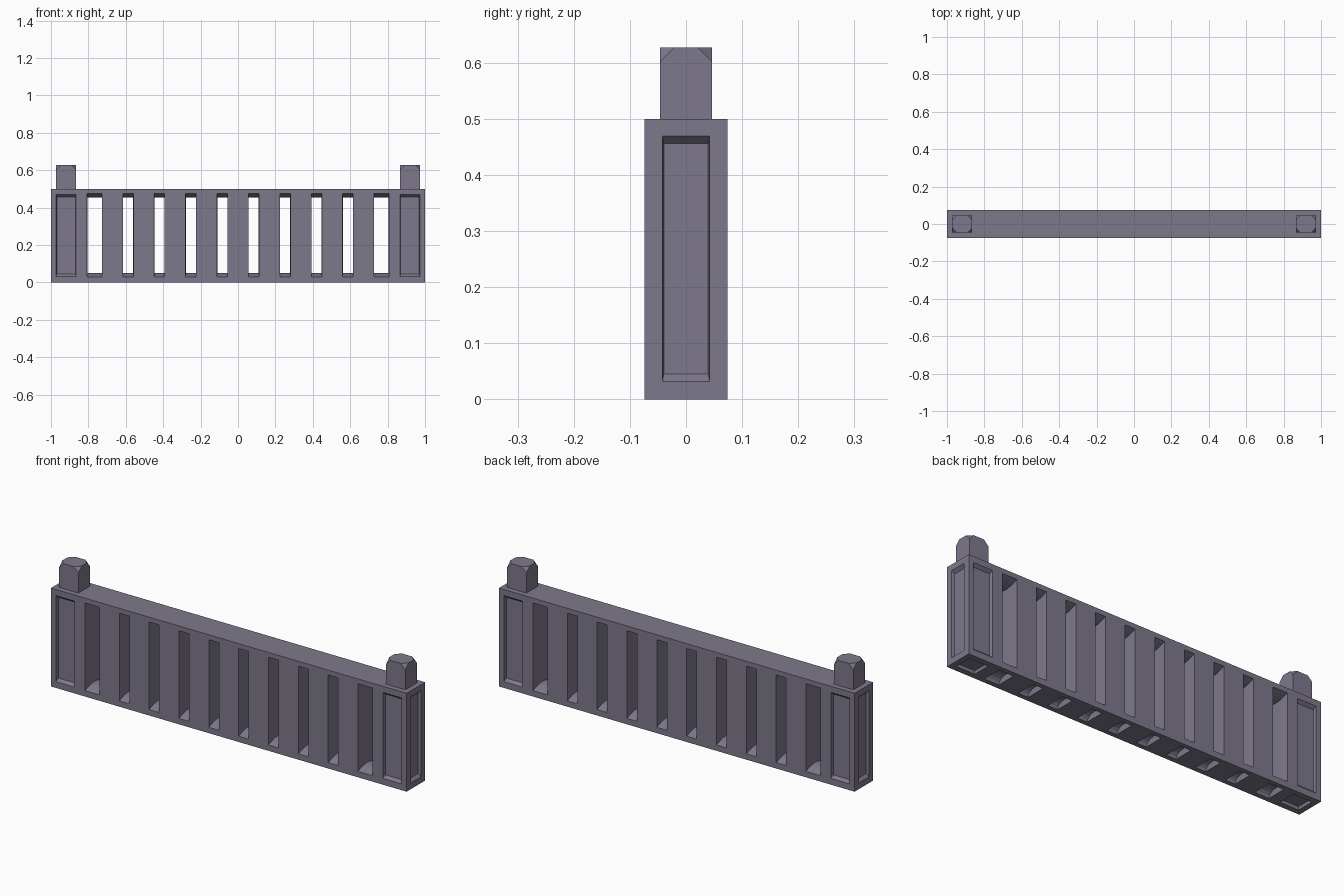
import bpy, bmesh, math

if "Cube" in bpy.data.objects:
    bpy.data.objects.remove(bpy.data.objects["Cube"])

mat = bpy.data.materials.new("purple_grey")
mat.diffuse_color = (0.21, 0.19, 0.26, 1)
mat.use_nodes = True
mat.node_tree.nodes["Principled BSDF"].inputs["Base Color"].default_value = mat.diffuse_color


def finish(name, bm):
    bmesh.ops.recalc_face_normals(bm, faces=bm.faces)
    me = bpy.data.meshes.new(name)
    bm.to_mesh(me)
    bm.free()
    me.materials.append(mat)
    ob = bpy.data.objects.new(name, me)
    bpy.context.collection.objects.link(ob)
    return ob


def box(bm, x0, x1, y0, y1, z0, z1):
    r = bmesh.ops.create_cube(bm, size=1)["verts"]
    for v in r:
        v.co.x = x0 if v.co.x < 0 else x1
        v.co.y = y0 if v.co.y < 0 else y1
        v.co.z = z0 if v.co.z < 0 else z1
    return r


def loft(bm, rings):
    """Closed solid through a list of equal-length rings."""
    rows = [[bm.verts.new(p) for p in r] for r in rings]
    n = len(rows[0])
    for a, b in zip(rows, rows[1:]):
        for i in range(n):
            j = (i + 1) % n
            bm.faces.new((a[i], a[j], b[j], b[i]))
    bm.faces.new(rows[0][::-1])
    bm.faces.new(rows[-1])


def rect(cu, cv, hu, hv):
    return [(cu - hu, cv - hv), (cu + hu, cv - hv), (cu + hu, cv + hv), (cu - hu, cv + hv)]


D = 0.074      # half thickness of the barrier
PX = 0.919     # post centre
DEPTH = 0.015  # panel recess depth

cut = bmesh.new()
slots = [(0.084, 0.028), (0.252, 0.028), (0.42, 0.028), (0.587, 0.028), (0.767, 0.041)]
for s in (-1, 1):
    for cx, hw in slots:
        # through slot, gently pinched in the middle
        rings = []
        for i in range(-5, 6):
            y = D * i / 4
            k = math.cos(min(abs(i) / 4, 1) * math.pi / 2)
            rings.append([(x, y, z) for x, z in
                          rect(s * cx, 0.2525, hw * (1 - 0.05 * k), 0.2225 - 0.02 * k)])
        loft(cut, rings)
        # arched pocket in the underside
        arc = [(0.05 * math.cos(math.pi * i / 8), 0.032 * math.sin(math.pi * i / 8)) for i in range(9)]
        arc = [(0.05, -0.01)] + arc + [(-0.05, -0.01)]
        loft(cut, [[(s * cx + e * hw, y, z) for y, z in arc] for e in (-1, 1)])
    # end post panels: front/back, end and underside
    for f in (-1, 1):
        loft(cut, [[(x, f * y, z) for x, z in rect(s * PX, 0.2505, 0.053 * k, 0.2185 * k)]
                   for y, k in ((D + 0.01, 1), (D, 1), (D - DEPTH, 0.94))])
    loft(cut, [[(s * x, y, z) for y, z in rect(0, 0.2505, 0.042 * k, 0.2185 * k)]
               for x, k in ((1.01, 1), (1, 1), (1 - DEPTH, 0.94))])
    loft(cut, [[(x, y, z) for x, y in rect(s * PX, 0, 0.053 * k, 0.045 * k)]
               for z, k in ((-0.01, 1), (0, 1), (DEPTH, 0.94))])
cutter = finish("panel_cutter", cut)
cutter.hide_render = True

# main barrier wall
bm = bmesh.new()
box(bm, -1, 1, -D, D, 0, 0.5)
wall = finish("railing_wall", bm)
mod = wall.modifiers.new("cut", "BOOLEAN")
mod.operation = "DIFFERENCE"
mod.solver = "EXACT"
mod.object = cutter
bpy.context.view_layer.update()
dg = bpy.context.evaluated_depsgraph_get()
wall_mesh = bpy.data.meshes.new_from_object(wall.evaluated_get(dg))
wall.modifiers.clear()
wall.data = wall_mesh
bpy.data.objects.remove(cutter)

# post caps with clipped top corners
for s, side in ((-1, "left"), (1, "right")):
    bm = bmesh.new()
    vs = box(bm, s * PX - 0.054, s * PX + 0.054, -0.046, 0.046, 0.5, 0.627)
    top = [v for v in vs if v.co.z > 0.6]
    bmesh.ops.bevel(bm, geom=top, offset=0.025, segments=1, affect="VERTICES")
    finish("post_cap_" + side, bm)
